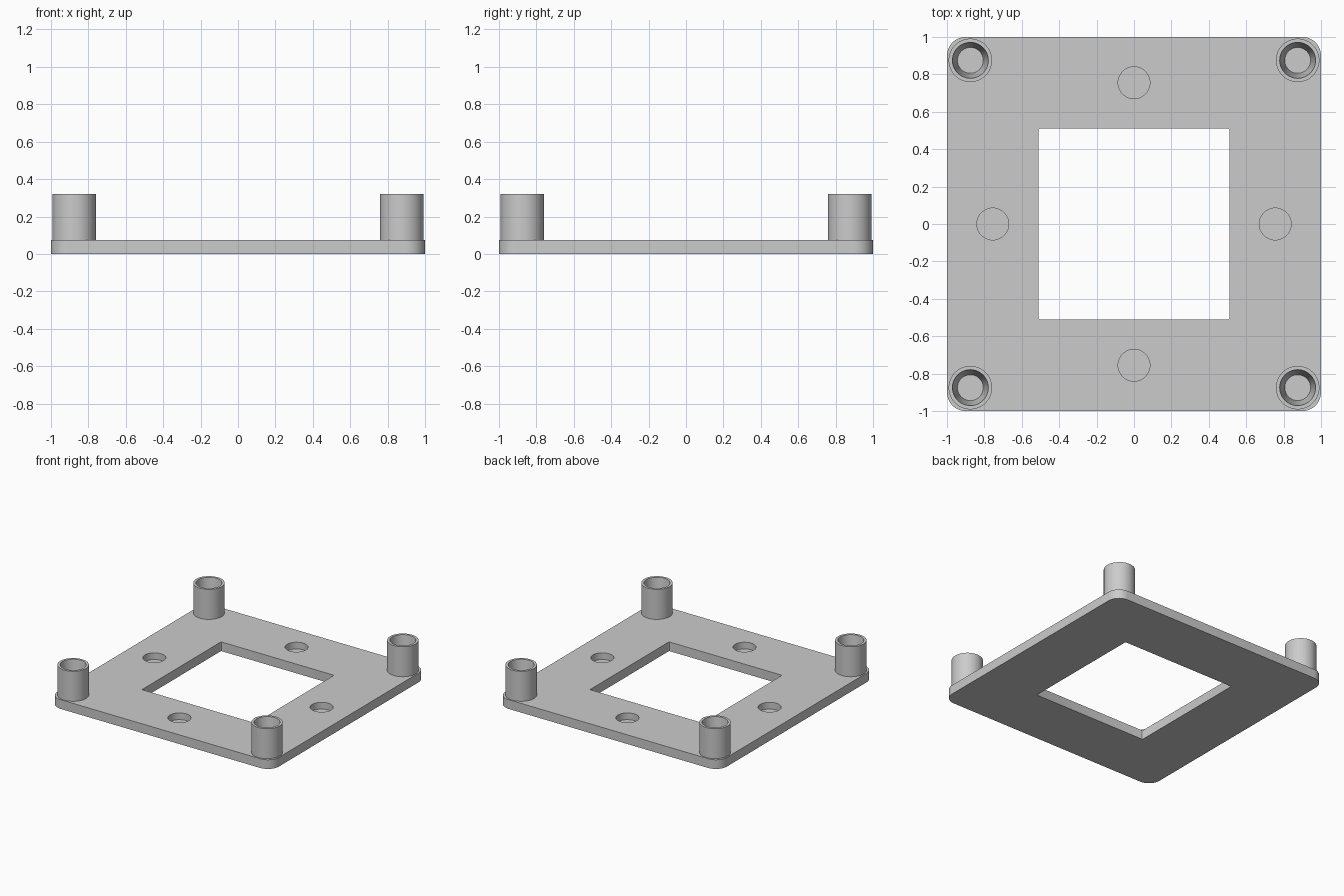
import bpy
import bmesh
import math

cube = bpy.data.objects.get("Cube")
if cube:
    bpy.data.objects.remove(cube, do_unlink=True)

PLATE_TOP = 0.075
POST_TOP = 0.32

grey = bpy.data.materials.new("light grey")
grey.use_nodes = True
GREY = (0.6, 0.6, 0.6, 1)
grey.diffuse_color = GREY
grey.node_tree.nodes["Principled BSDF"].inputs["Base Color"].default_value = GREY


def finish(name, bm):
    bmesh.ops.recalc_face_normals(bm, faces=bm.faces[:])
    mesh = bpy.data.meshes.new(name)
    bm.to_mesh(mesh)
    bm.free()
    mesh.materials.append(grey)
    obj = bpy.data.objects.new(name, mesh)
    bpy.context.collection.objects.link(obj)
    return obj


def rounded_slab(name, half, radius, bottom, top, steps):
    """Square slab with rounded vertical corners."""
    bm = bmesh.new()
    ring = []
    for corner in range(4):
        mid = math.radians(45 + 90 * corner)
        cx = math.copysign(half - radius, math.cos(mid))
        cy = math.copysign(half - radius, math.sin(mid))
        for i in range(steps + 1):
            a = math.radians(90) * (corner + i / steps)
            ring.append(bm.verts.new((cx + radius * math.cos(a),
                                      cy + radius * math.sin(a), bottom)))
    face = bm.faces.new(ring)
    new = bmesh.ops.extrude_face_region(bm, geom=[face])["geom"]
    verts = [v for v in new if isinstance(v, bmesh.types.BMVert)]
    bmesh.ops.translate(bm, verts=verts, vec=(0, 0, top - bottom))
    return finish(name, bm)


def lathe(name, profile, x, y, sides=64):
    """Spin a profile of (radius, z) points into a closed solid."""
    bm = bmesh.new()
    verts = [bm.verts.new((r, 0, z)) for r, z in profile]
    edges = [bm.edges.new(pair) for pair in zip(verts, verts[1:])]
    bmesh.ops.spin(bm, geom=verts + edges, cent=(0, 0, 0), axis=(0, 0, 1),
                   angle=math.tau, steps=sides)
    bmesh.ops.remove_doubles(bm, verts=bm.verts[:], dist=0.0001)
    bmesh.ops.translate(bm, verts=bm.verts[:], vec=(x, y, 0))
    return finish(name, bm)


def smooth(obj):
    bpy.ops.object.select_all(action="DESELECT")
    obj.select_set(True)
    bpy.context.view_layer.objects.active = obj
    bpy.ops.object.shade_smooth_by_angle(angle=math.radians(30))


# Base plate with its square window and four blind round pockets
plate = rounded_slab("base_plate", 1.0, 0.1, 0, PLATE_TOP, 12)
cutters = [rounded_slab("window_cutter", 0.51, 0.008, -0.1, 0.2, 3)]
pocket = [(0, 0.02), (0.085, 0.02), (0.085, 0.2), (0, 0.2)]
for x, y in ((0.755, 0), (-0.755, 0), (0, 0.755), (0, -0.755)):
    cutters.append(lathe("pocket_cutter", pocket, x, y))

bpy.context.view_layer.objects.active = plate
for cutter in cutters:
    cut = plate.modifiers.new("cut", "BOOLEAN")
    cut.operation = "DIFFERENCE"
    cut.solver = "EXACT"
    cut.object = cutter
    bpy.ops.object.modifier_apply(modifier=cut.name)
    bpy.data.objects.remove(cutter, do_unlink=True)
smooth(plate)

# Corner posts with a tapered blind bore
post = [(0, 0.05), (0.116, 0.05), (0.116, POST_TOP), (0.096, POST_TOP),
        (0.069, PLATE_TOP + 0.003), (0, PLATE_TOP + 0.003)]
for side, x in (("left", 0.875), ("right", -0.875)):
    for end, y in (("front", -0.875), ("back", 0.875)):
        smooth(lathe(f"{end}_{side}_post", post, x, y))
